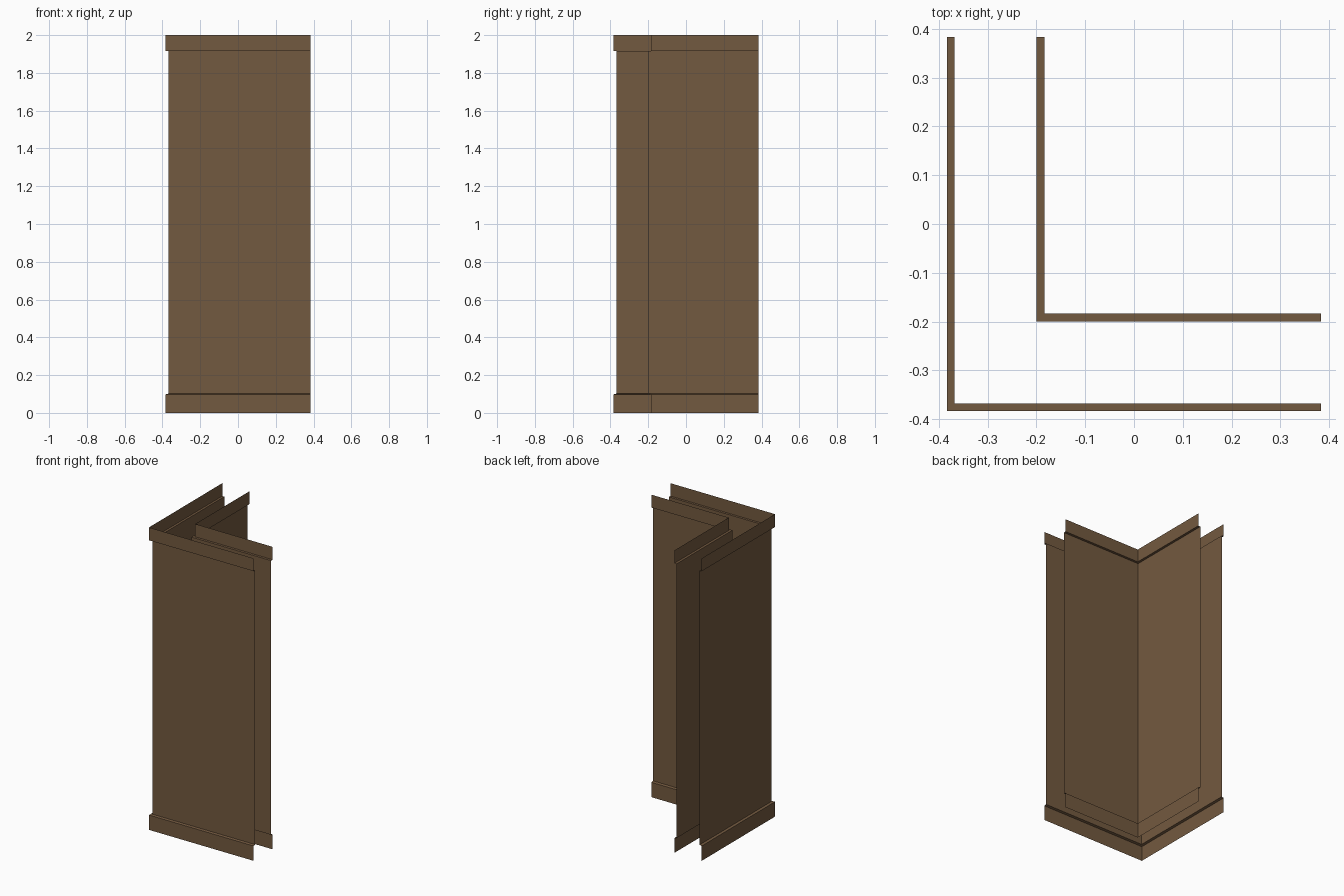
import bpy, bmesh

if "Cube" in bpy.data.objects:
    bpy.data.objects.remove(bpy.data.objects["Cube"])

END = 0.383                      # open ends of both legs of the L

wood = bpy.data.materials.new("brown_wood")
wood.diffuse_color = (0.171, 0.100, 0.050, 1)
wood.use_nodes = True
wood.node_tree.nodes["Principled BSDF"].inputs["Base Color"].default_value = wood.diffuse_color


def corner_strip(name, profile, flip):
    """Sweep a profile of (offset, z) points round the L-shaped corner.
    The offset is the x of one leg and the y of the other (mitred)."""
    bm = bmesh.new()
    rows = []
    for o, z in profile:
        rows.append([bm.verts.new(p) for p in ((o, END, z), (o, o, z), (END, o, z))])
    for a, b in zip(rows, rows[1:]):
        for i in range(2):
            f = bm.faces.new((a[i], a[i + 1], b[i + 1], b[i]))
            if flip:
                f.normal_flip()
    mesh = bpy.data.meshes.new(name)
    bm.to_mesh(mesh)
    bm.free()
    mesh.materials.append(wood)
    obj = bpy.data.objects.new(name, mesh)
    bpy.context.collection.objects.link(obj)


# Each wall skin is an open sheet: panel plus projecting skirting and cornice
for side, wall, trim, flip in (("outer", -0.368, -0.383, False),
                               ("inner", -0.200, -0.184, True)):
    corner_strip(side + "_skirting", [(trim, 0), (trim, 0.098), (wall, 0.102)], flip)
    corner_strip(side + "_wall_panel", [(wall, 0.102), (wall, 1.915)], flip)
    corner_strip(side + "_cornice", [(wall, 1.915), (trim, 1.915), (trim, 2.0)], flip)
